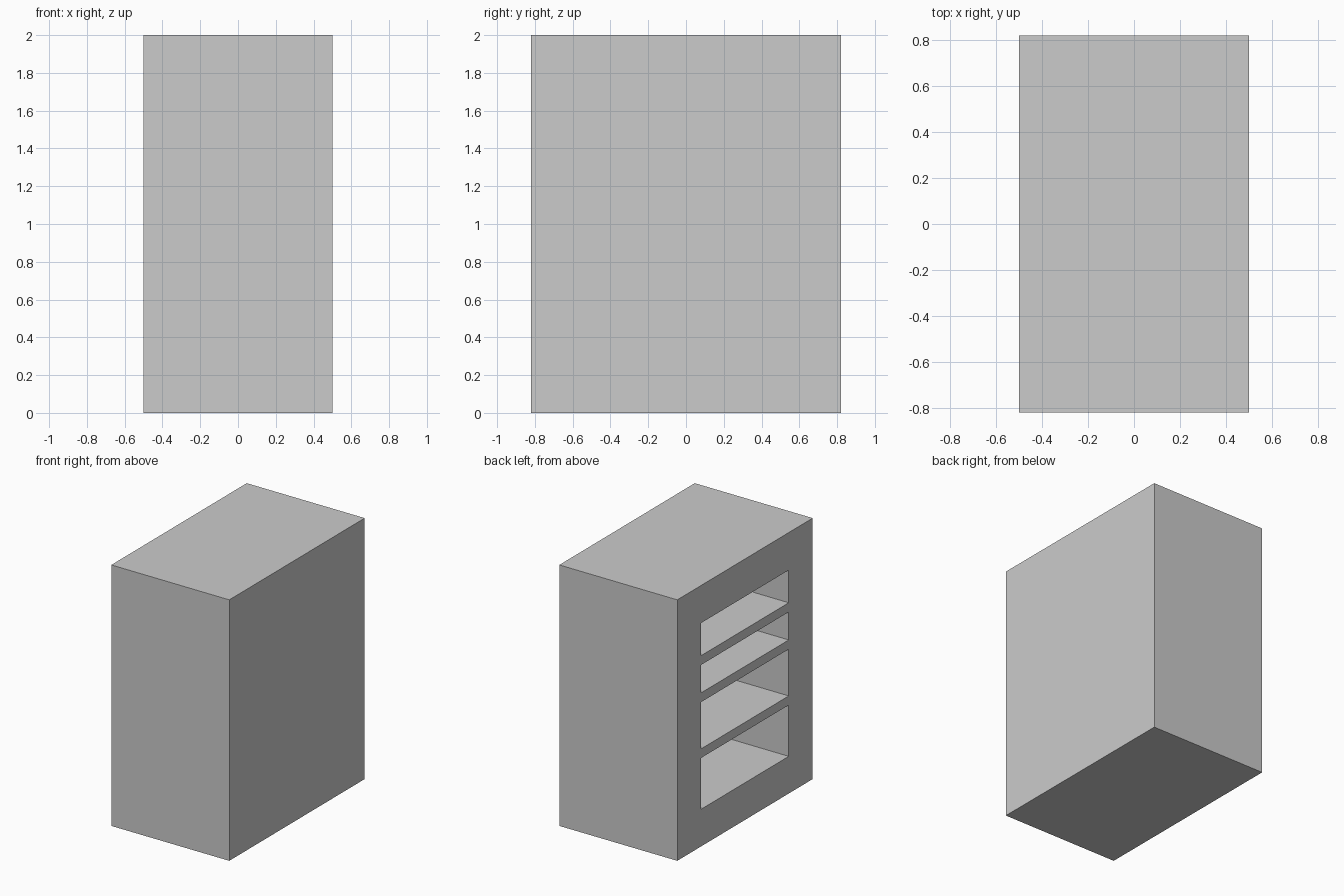
import bpy

if "Cube" in bpy.data.objects:
    bpy.data.objects.remove(bpy.data.objects["Cube"])

W, D, H = 1.0, 1.64, 2.0
OPEN_HALF = 0.53      # half width of the openings along y
DEPTH = 0.72          # how far the compartments run in from the left side


def box(name, lo, hi):
    bpy.ops.mesh.primitive_cube_add(size=1, location=[(a + b) / 2 for a, b in zip(lo, hi)])
    ob = bpy.context.object
    ob.name = name
    ob.scale = [b - a for a, b in zip(lo, hi)]
    bpy.ops.object.transform_apply(location=True, rotation=False, scale=True)
    return ob


# Solid cabinet body
body = box("cabinet_body", (-W / 2, -D / 2, 0), (W / 2, D / 2, H))

# Four shelf compartments cut into the left side, tallest at the bottom
for i, (z0, z1) in enumerate([(0.285, 0.678), (0.748, 1.106), (1.177, 1.391), (1.462, 1.712)]):
    cutter = box(f"compartment_cutter_{i + 1}",
                 (-W / 2 - 0.1, -OPEN_HALF, z0), (-W / 2 + DEPTH, OPEN_HALF, z1))
    cutter.hide_render = True
    mod = body.modifiers.new("compartment", 'BOOLEAN')
    mod.operation = 'DIFFERENCE'
    mod.solver = 'EXACT'
    mod.object = cutter
    bpy.context.view_layer.objects.active = body
    bpy.ops.object.modifier_apply(modifier=mod.name)
    bpy.data.objects.remove(cutter, do_unlink=True)
